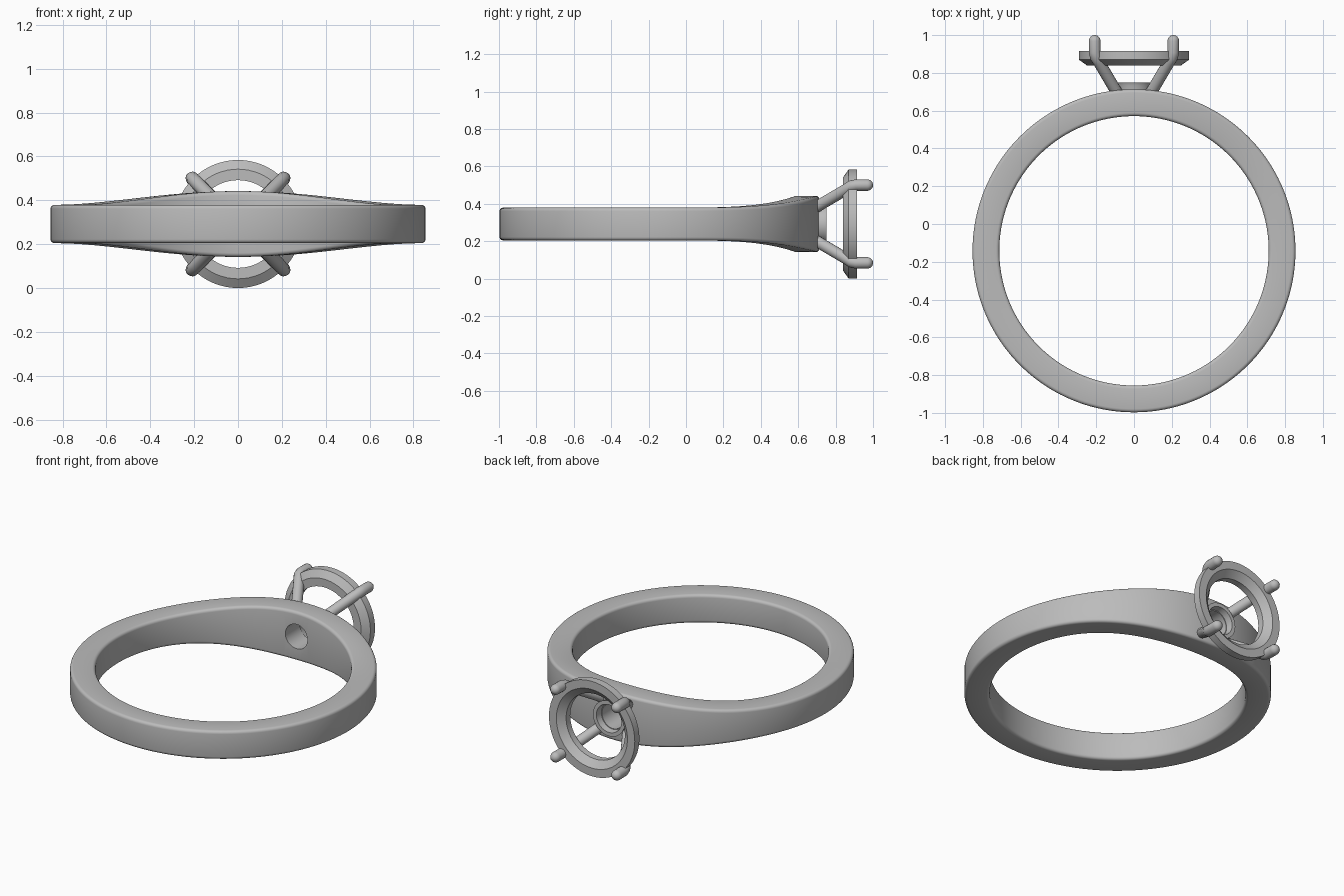
import bpy, bmesh
from math import sin, cos, pi, radians
from mathutils import Matrix, Vector

cube = bpy.data.objects.get("Cube")
if cube:
    bpy.data.objects.remove(cube, do_unlink=True)

CZ = 0.292          # height of the ring's mid plane
CY = -0.142         # centre of the finger hole
R_IN, R_OUT = 0.713, 0.855

metal = bpy.data.materials.new("grey_metal")
metal.use_nodes = True
GREY = (0.5, 0.5, 0.5, 1)
metal.diffuse_color = GREY
metal.node_tree.nodes["Principled BSDF"].inputs["Base Color"].default_value = GREY


def add_object(name, data):
    ob = bpy.data.objects.new(name, data)
    bpy.context.collection.objects.link(ob)
    data.materials.append(metal)
    return ob


def smooth(ob, angle=30):
    bpy.ops.object.select_all(action="DESELECT")
    ob.select_set(True)
    bpy.context.view_layer.objects.active = ob
    bpy.ops.object.shade_smooth_by_angle(angle=radians(angle))


def loop_mesh(name, sections):
    """Join closed cross-sections into a closed ring of quads."""
    bm = bmesh.new()
    rows = [[bm.verts.new(p) for p in sec] for sec in sections]
    for i, row in enumerate(rows):
        nxt = rows[(i + 1) % len(rows)]
        for j in range(len(row)):
            k = (j + 1) % len(row)
            bm.faces.new((row[j], row[k], nxt[k], nxt[j]))
    bmesh.ops.recalc_face_normals(bm, faces=bm.faces)
    mesh = bpy.data.meshes.new(name)
    bm.to_mesh(mesh)
    bm.free()
    return add_object(name, mesh)


def lathe_y(name, profile, segments=64):
    """Spin a closed (radius, y) profile around the setting's axis."""
    turns = [2 * pi * i / segments for i in range(segments)]
    return loop_mesh(name, [[(r * cos(a), y, CZ + r * sin(a)) for r, y in profile]
                            for a in turns])


def band_section(a, fillet=0.018, steps=4):
    """Rounded rectangle, taller towards the setting."""
    half = 0.0875 + 0.0625 * max(cos(a), 0) ** 4
    mid, wide = (R_IN + R_OUT) / 2, (R_OUT - R_IN) / 2
    pts = []
    for q, (sr, sz) in enumerate(((1, 1), (-1, 1), (-1, -1), (1, -1))):
        for s in range(steps + 1):
            t = (q + s / steps) * pi / 2
            r = mid + sr * (wide - fillet) + fillet * cos(t)
            z = CZ + sz * (half - fillet) + fillet * sin(t)
            pts.append((r * sin(a), CY + r * cos(a), z))
    return pts


# Band with a round hole beneath the setting
band = loop_mesh("band", [band_section(2 * pi * i / 160) for i in range(160)])
bm = bmesh.new()
bmesh.ops.create_cone(bm, cap_ends=True, segments=48, radius1=0.075, radius2=0.075, depth=0.5,
                      matrix=Matrix.Translation((0, 0.65, CZ)) @ Matrix.Rotation(pi / 2, 4, "X"))
mesh = bpy.data.meshes.new("hole_cutter")
bm.to_mesh(mesh)
bm.free()
cutter = add_object("hole_cutter", mesh)
cutter.hide_render = True
cut = band.modifiers.new("hole", "BOOLEAN")
cut.object, cut.operation, cut.solver = cutter, "DIFFERENCE", "EXACT"
bpy.context.view_layer.objects.active = band
bpy.ops.object.modifier_apply(modifier="hole")
bpy.data.objects.remove(cutter, do_unlink=True)
smooth(band)

# Collar at the foot of the setting
smooth(lathe_y("collar", [(0.075, 0.68), (0.1, 0.68), (0.1, 0.735), (0.108, 0.75), (0.085, 0.75)]))

# Gallery ring with outer chamfer and inner seat
smooth(lathe_y("gallery_ring", [(0.2, 0.84), (0.25, 0.84), (0.292, 0.87), (0.292, 0.915),
                                (0.242, 0.915), (0.2, 0.88)]), 20)

# Four prongs, bent at the gallery ring and rounded at the tips
PRONG_R, TIP_Y = 0.031, 1.0
path = [(0.087, 0.69, 1), (0.187, 0.86, 1), (0.203, 0.885, 1), (0.208, 0.91, 1)]
for s in range(7):
    t = s * pi / 12
    path.append((0.208, TIP_Y - PRONG_R + PRONG_R * sin(t), max(cos(t), 0.02)))

for x_name, sx in (("left", 1), ("right", -1)):
    for z_name, sz in (("upper", 1), ("lower", -1)):
        curve = bpy.data.curves.new("prong", "CURVE")
        curve.dimensions = "3D"
        curve.bevel_depth = PRONG_R
        curve.bevel_resolution = 6
        curve.use_fill_caps = True
        spline = curve.splines.new("POLY")
        spline.points.add(len(path) - 1)
        for point, (off, y, radius) in zip(spline.points, path):
            point.co = (sx * off, y, CZ + sz * off, 1)
            point.radius = radius
        spline.use_smooth = True
        prong = add_object(f"{z_name}_{x_name}_prong", curve)
        bpy.ops.object.select_all(action="DESELECT")
        prong.select_set(True)
        bpy.context.view_layer.objects.active = prong
        bpy.ops.object.convert(target="MESH")
        smooth(bpy.context.view_layer.objects.active, 40)
